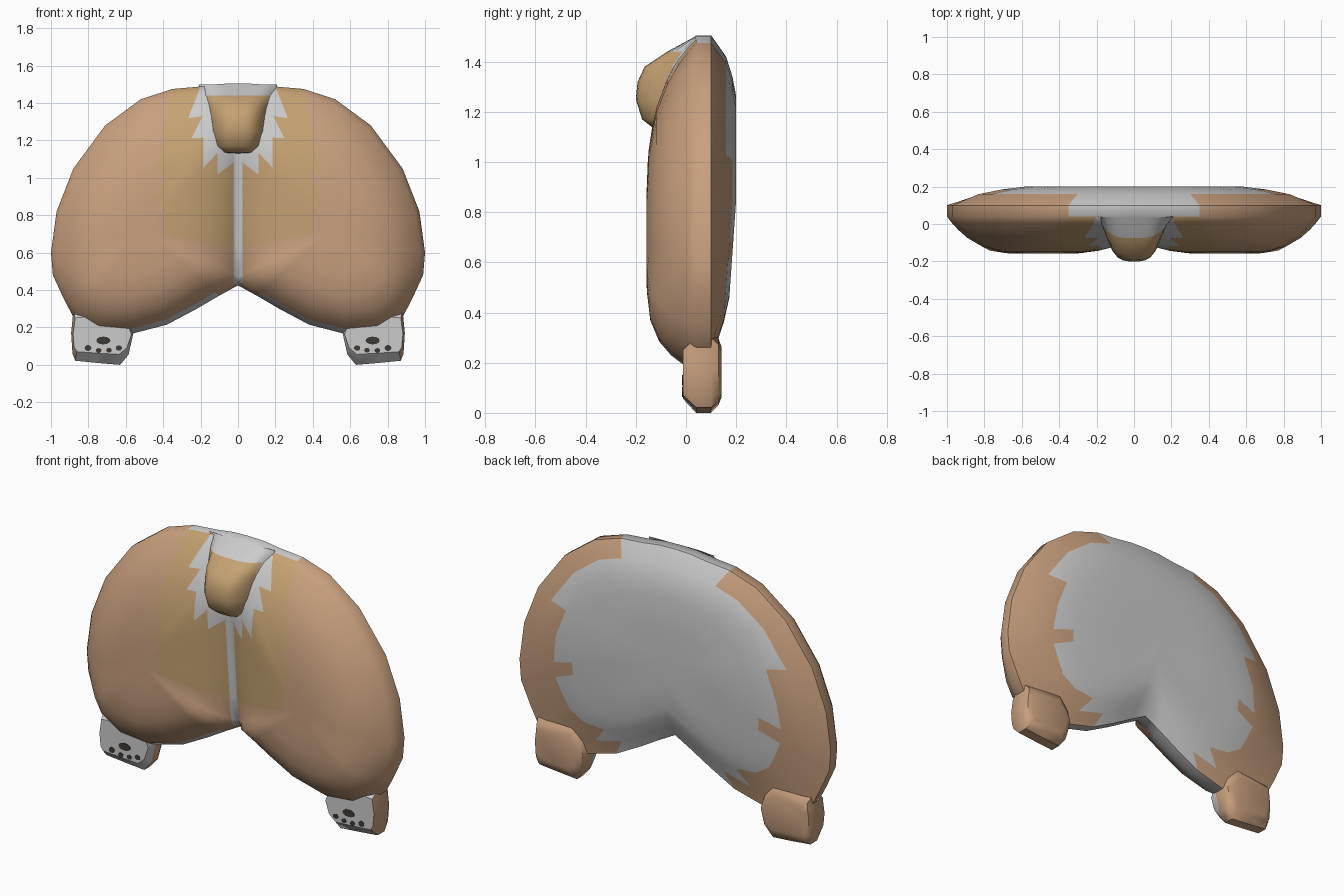
import bpy, bmesh, math
from mathutils import Vector

if "Cube" in bpy.data.objects:
    bpy.data.objects.remove(bpy.data.objects["Cube"])


def mat(name, rgb):
    m = bpy.data.materials.new(name)
    m.diffuse_color = (*rgb, 1)
    m.use_nodes = True
    m.node_tree.nodes["Principled BSDF"].inputs["Base Color"].default_value = m.diffuse_color
    return m


GREY = mat("pale_fur", (0.6, 0.6, 0.6))
TAN = mat("tan_fur", (0.58, 0.35, 0.21))
GOLD = mat("golden_fur", (0.56, 0.36, 0.17))
DARK = mat("dark_pad", (0.05, 0.04, 0.035))
MATS = [GREY, TAN, GOLD, DARK]


def finish(name, bm, paint, mirror=True, angle=50):
    """Turn a bmesh into a painted, smooth, optionally mirrored object."""
    bmesh.ops.recalc_face_normals(bm, faces=bm.faces)
    for f in bm.faces:
        f.material_index = paint(f.calc_center_median())
    me = bpy.data.meshes.new(name)
    bm.to_mesh(me)
    bm.free()
    for m in MATS:
        me.materials.append(m)
    ob = bpy.data.objects.new(name, me)
    bpy.context.collection.objects.link(ob)
    bpy.ops.object.select_all(action='DESELECT')
    ob.select_set(True)
    bpy.context.view_layer.objects.active = ob
    bpy.ops.object.shade_smooth_by_angle(angle=math.radians(angle))
    if mirror:
        md = ob.modifiers.new("mirror", 'MIRROR')
        md.merge_threshold = 0.0005
    return ob


def bridge(bm, a, b, closed=True):
    n = len(a)
    for i in range(n if closed else n - 1):
        j = (i + 1) % n
        vs = list(dict.fromkeys([a[i], a[j], b[j], b[i]]))
        if len(vs) > 2:
            bm.faces.new(vs)


# Body: half silhouette (x, z) from top centre round to the crotch
OUT = [(0, 1.505), (0.1, 1.502), (0.2, 1.488), (0.35, 1.475), (0.52, 1.42),
       (0.71, 1.28), (0.88, 1.05), (0.97, 0.82), (1.0, 0.6), (0.99, 0.48),
       (0.93, 0.35), (0.88, 0.255), (0.76, 0.18), (0.58, 0.163), (0.38, 0.215),
       (0.22, 0.3), (0.1, 0.37), (0, 0.425)]
# Cleft between the cheeks (y, z)
CLEFT = [(0.0, 0.47), (-0.02, 0.62), (-0.035, 0.78), (-0.05, 0.95),
         (-0.065, 1.1), (-0.075, 1.25), (-0.045, 1.38)]
bm = bmesh.new()
rim = [bm.verts.new((x, 0.04, z)) for x, z in OUT]
loop = rim + [bm.verts.new((0, y, z)) for y, z in CLEFT]

# Front cheek: rings shrinking towards the middle of the cheek
CX, CZ, CY = 0.5, 0.72, -0.158
prev = loop
for r in (0.95, 0.88, 0.78, 0.63, 0.42, 0.2):
    ring = []
    for v in loop:
        power = 5.5 if v.co.z < 0.43 else 3.5
        ring.append(bm.verts.new((CX + (v.co.x - CX) * r,
                                  CY + (v.co.y - CY) * r ** power,
                                  CZ + (v.co.z - CZ) * r)))
    bridge(bm, prev, ring)
    prev = ring
tip = bm.verts.new((CX, CY, CZ))
bridge(bm, prev, [tip] * len(prev))

# Side band and gently domed back
prev = [bm.verts.new((x, 0.1, z)) for x, z in OUT]
bridge(bm, rim, prev, False)
BZ = 0.9
for r, y in ((0.86, 0.16), (0.73, 0.185), (0.6, 0.2), (0.3, 0.2)):
    ring = []
    for x, z in OUT:
        zz = BZ + (z - BZ) * r
        low = max(0, 0.85 - zz) * 0.07
        ring.append(bm.verts.new((x * r, y - low, zz)))
    bridge(bm, prev, ring, False)
    prev = ring
bridge(bm, prev, [bm.verts.new((0, 0.2, BZ))] * len(prev), False)


def paint_body(c):
    if c.y > 0.11:                                    # back
        return 1 if c.x > 0.66 or (c.y < 0.15 and c.x > 0.4) else 0
    if c.y > 0.04:                                    # side band
        return 1 if c.x > 0.3 and not (c.z < 0.3 and c.x < 0.6) else 0
    if c.x < 0.035 or (c.z > 1.08 and c.x < 0.21) or (c.z < 0.36 and c.y > 0 and c.x < 0.5):
        return 0
    return 2 if c.x < 0.4 and c.z > 0.7 else 1


finish("body", bm, paint_body)

# Tail stub: lofted rows (z, half width, front y)
bm = bmesh.new()
prev = None
for z, w, yf in ((1.13, 0.09, -0.06), (1.135, 0.13, -0.13), (1.17, 0.16, -0.175),
                 (1.25, 0.175, -0.2), (1.32, 0.175, -0.193), (1.38, 0.18, -0.165),
                 (1.44, 0.2, -0.075), (1.5, 0.21, 0.035)):
    row = []
    for i in range(13):
        u = -1 + i / 6
        row.append(bm.verts.new((w * u, 0.04 + (yf - 0.04) * (1 - abs(u) ** 3.5), z)))
    if prev:
        bridge(bm, prev, row, False)
    else:
        bm.faces.new(row)
    prev = row
finish("tail", bm, lambda c: 0 if abs(c.x) > 0.165 or c.z > 1.46 else 2, False, 70)

# Feet: outline with a chamfered front and back
FOOT = [(0.88, 0.3), (0.885, 0.24), (0.892, 0.17), (0.885, 0.06), (0.87, 0.022),
        (0.75, 0.01), (0.63, 0.0), (0.585, 0.055), (0.56, 0.165), (0.58, 0.24), (0.64, 0.33)]
bm = bmesh.new()
prev = None
for y, sx, sz in ((-0.012, 0.94, 0.65), (0.04, 1, 1), (0.1, 1, 1), (0.13, 0.93, 0.8), (0.142, 0.75, 0.6)):
    ring = [bm.verts.new((0.725 + (x - 0.725) * sx, y, 0.16 + (z - 0.16) * sz)) for x, z in FOOT]
    if prev:
        bridge(bm, prev, ring)
    else:
        bm.faces.new(ring)
    prev = ring
bm.faces.new(prev)
finish("feet", bm, lambda c: 0 if c.y < 0.0 or (c.y < 0.03 and c.x < 0.85) else 1, angle=40)

# Paw pads: one large and four small ovals (x, z, half width, half height)
bm = bmesh.new()
for x, z, a, b in ((0.72, 0.13, 0.038, 0.021), (0.637, 0.09, 0.017, 0.014),
                   (0.69, 0.078, 0.015, 0.013), (0.745, 0.077, 0.015, 0.013),
                   (0.802, 0.09, 0.018, 0.016)):
    rings = [[bm.verts.new((x + a * math.cos(t * math.pi / 6), y, z + b * math.sin(t * math.pi / 6)))
              for t in range(12)] for y in (-0.015, 0.0)]
    bridge(bm, *rings)
    bm.faces.new(rings[0])
finish("paw_pads", bm, lambda c: 3, angle=30)
